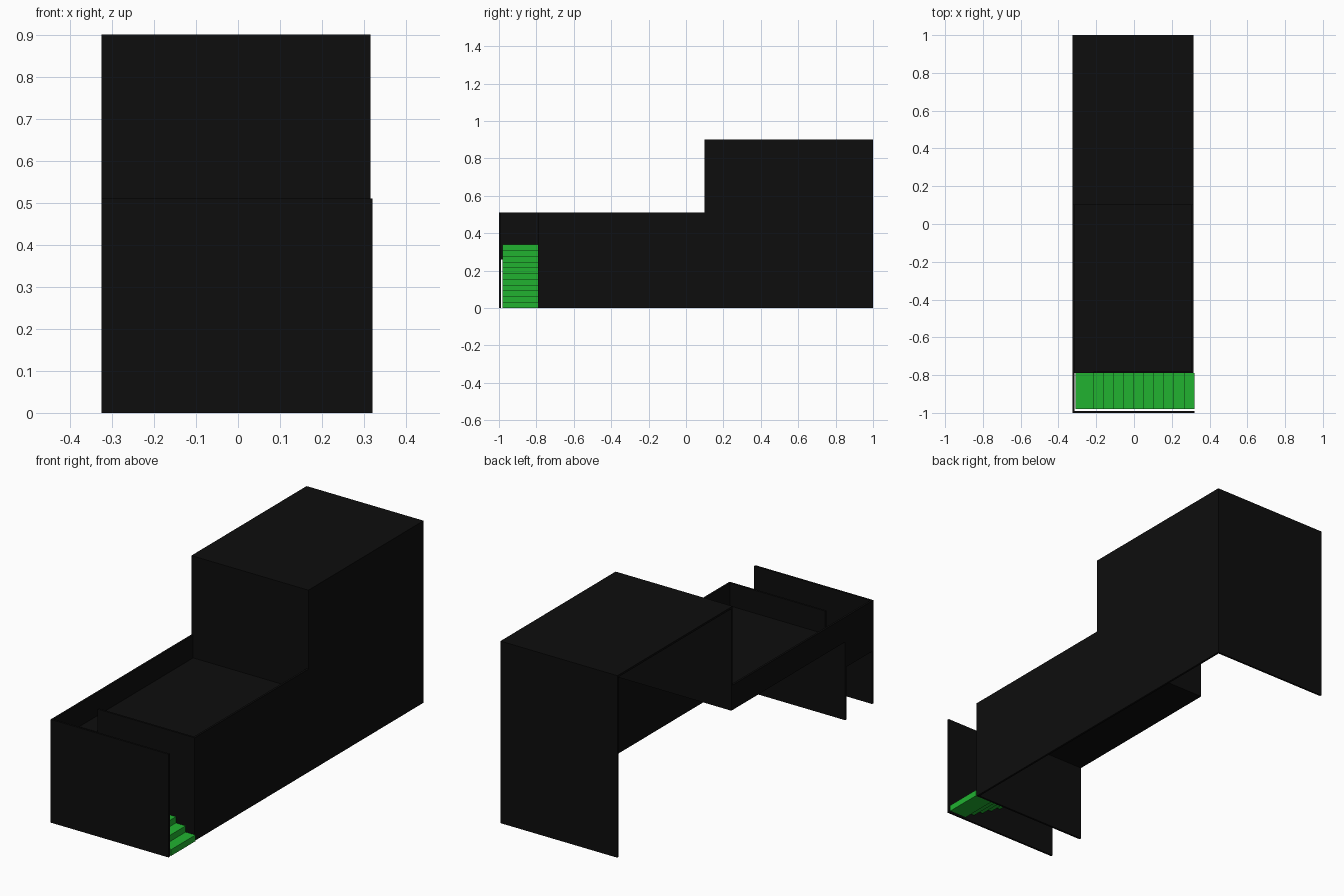
import bpy

if "Cube" in bpy.data.objects:
    bpy.data.objects.remove(bpy.data.objects["Cube"])


def material(name, color):
    m = bpy.data.materials.new(name)
    m.diffuse_color = color
    m.use_nodes = True
    m.node_tree.nodes["Principled BSDF"].inputs["Base Color"].default_value = m.diffuse_color
    return m


BLACK = material("black_panel", (0.004, 0.004, 0.004, 1))
GREEN = material("green_step", (0.015, 0.45, 0.03, 1))
T = 0.01                      # panel thickness
L, R = -0.325, 0.315          # outer left and right
DECK, RAIL, TOP = 0.387, 0.51, 0.9
BACK, MID, LANDING = 1.0, 0.1, -0.79


def box(name, x, y, z, mat=BLACK):
    bpy.ops.mesh.primitive_cube_add(
        size=1, location=[(a + b) / 2 for a, b in (x, y, z)])
    o = bpy.context.object
    o.name = name
    o.scale = [b - a for a, b in (x, y, z)]
    bpy.ops.object.transform_apply(location=False, rotation=False, scale=True)
    o.data.materials.append(mat)
    return o


def side_panel(name, x, outline):
    """Upright panel from a (y, z) outline, T thick towards +x."""
    n = len(outline)
    verts = [(x + dx, y, z) for dx in (0, T) for y, z in outline]
    faces = [list(range(n))[::-1], list(range(n, 2 * n))]
    faces += [(i, (i + 1) % n, n + (i + 1) % n, n + i) for i in range(n)]
    me = bpy.data.meshes.new(name)
    me.from_pydata(verts, [], faces)
    me.materials.append(BLACK)
    o = bpy.data.objects.new(name, me)
    bpy.context.collection.objects.link(o)


# Stepped right wall, full height down to the ground
side_panel("right_wall", R - T, [(LANDING, 0), (BACK, 0), (BACK, TOP),
                                 (MID, TOP), (MID, RAIL), (LANDING, RAIL)])
# Left railing along the deck, deeper beside the stairs
side_panel("left_railing", L, [(-1, 0.26), (LANDING, 0.26), (LANDING, DECK),
                               (MID, DECK), (MID, RAIL), (-1, RAIL)])

# Front screen, deck and the panel behind the stairs with its entry gap
box("front_screen", (L, 0.32), (-1, -1 + T), (0, RAIL))
box("deck", (L, R), (LANDING, MID), (DECK, DECK + T))
box("stair_panel_lower", (L, R), (LANDING, LANDING + T), (0, DECK))
box("stair_panel_upper", (-0.215, R), (LANDING, LANDING + T), (DECK, RAIL))

# Raised rear block: middle wall, roof and back wall
box("middle_wall", (L, R), (MID, MID + T), (DECK, TOP))
box("roof", (L, R), (MID, BACK), (TOP - T, TOP))
box("back_wall", (L, R), (BACK - T, BACK), (0, TOP))

# Stairs: overlapping slabs climbing to the left
STEPS, RISE, RUN, DEPTH = 11, 0.34 / 11, 0.0535, 0.095
for i in range(STEPS):
    x = 0.32 - i * RUN
    box(f"step_{i + 1}", (x - DEPTH, x), (-0.98, LANDING),
        (i * RISE, (i + 1) * RISE), GREEN)
